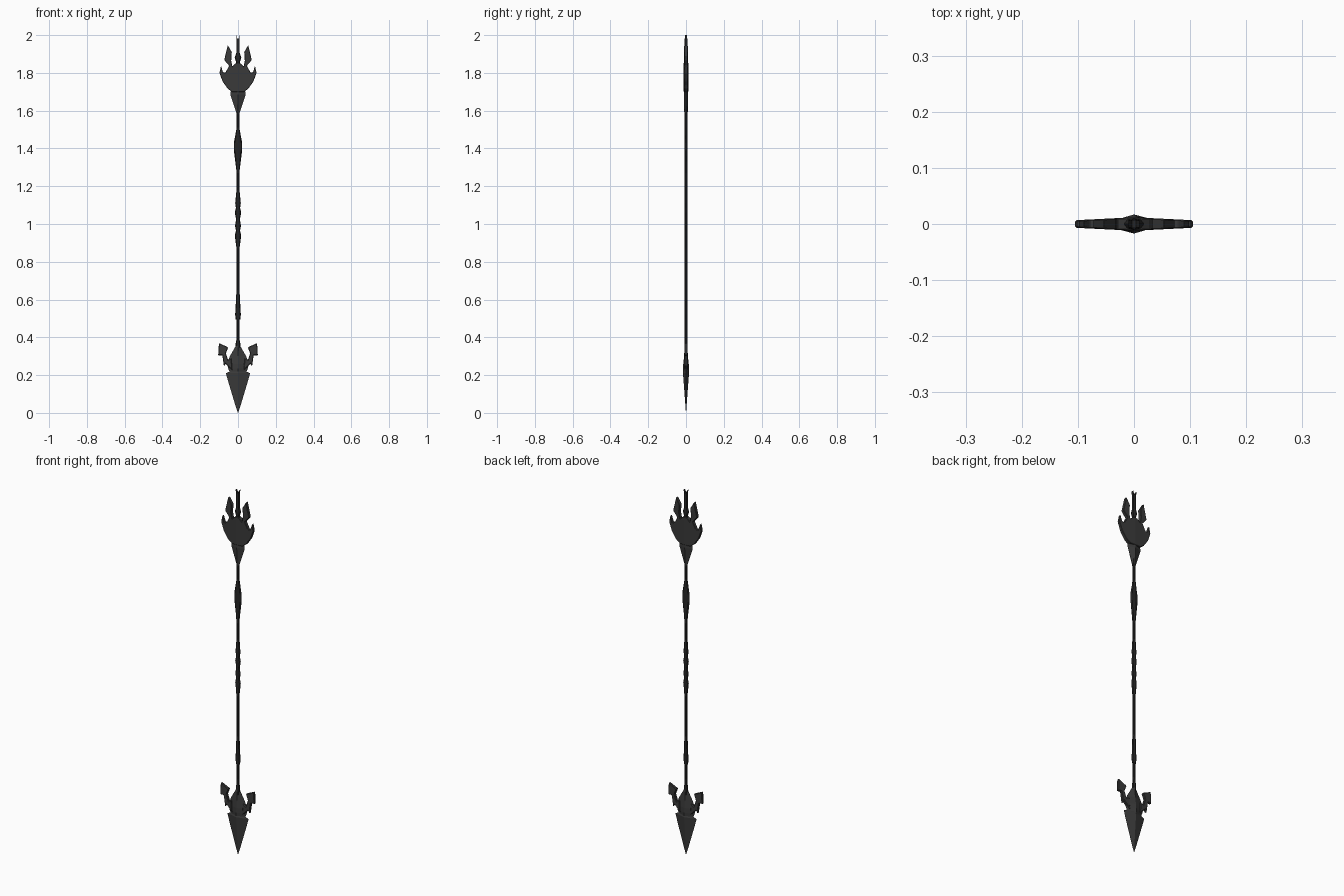
import bpy, bmesh, math

if "Cube" in bpy.data.objects:
    bpy.data.objects.remove(bpy.data.objects["Cube"])


def material(name, v):
    m = bpy.data.materials.new(name)
    m.diffuse_color = (v, v, v, 1)
    m.use_nodes = True
    m.node_tree.nodes["Principled BSDF"].inputs["Base Color"].default_value = m.diffuse_color
    return m


STEEL = material("dark steel", 0.042)
IRON = material("black iron", 0.018)


def finish(bm, name, mat):
    bmesh.ops.recalc_face_normals(bm, faces=bm.faces)
    me = bpy.data.meshes.new(name)
    bm.to_mesh(me)
    bm.free()
    me.materials.append(mat)
    ob = bpy.data.objects.new(name, me)
    bpy.context.collection.objects.link(ob)
    return ob


def loft(name, rings, mat, n=8, turn=0.0):
    """Flattened faceted rod; rings are (z, half width x, half depth y)."""
    bm = bmesh.new()
    loops = []
    for z, hx, hy in rings:
        loops.append([bm.verts.new((hx * math.cos(math.tau * i / n + turn),
                                    hy * math.sin(math.tau * i / n + turn), z))
                      for i in range(n)])
    for a, b in zip(loops, loops[1:]):
        for i in range(n):
            j = (i + 1) % n
            bm.faces.new((a[i], a[j], b[j], b[i]))
    bm.faces.new(loops[0][::-1])
    bm.faces.new(loops[-1])
    return finish(bm, name, mat)


def plate(name, half, mat, d_mid, d_edge, width, chamfer=0.0):
    """Half outline (x, z), mirrored; thickness falls linearly away from the middle."""
    bm = bmesh.new()
    for s in (-1, 1):
        front, back = [], []
        for x, z in half:
            d = d_mid + (d_edge - d_mid) * x / width
            front.append(bm.verts.new((s * x, -d, z)))
            back.append(bm.verts.new((s * x, d, z)))
        bm.faces.new(front)
        bm.faces.new(back[::-1])
        n = len(half)
        for i in range(n):
            j = (i + 1) % n
            if half[i][0] == 0 and half[j][0] == 0:
                continue  # open on the centre line
            bm.faces.new((front[i], front[j], back[j], back[i]))
    bmesh.ops.remove_doubles(bm, verts=bm.verts, dist=1e-5)
    ob = finish(bm, name, mat)
    if chamfer:
        b = ob.modifiers.new("chamfer", 'BEVEL')
        b.width = chamfer
        b.segments = 1
        b.limit_method = 'ANGLE'
        b.angle_limit = math.radians(40)
    return ob


# Shaft and its flat ornaments
loft("shaft", [(0.30, .007, .007), (1.95, .007, .007)], IRON)
D = .0075
loft("upper_grip", [(1.27, .007, D), (1.39, .022, D), (1.43, .022, D),
                    (1.51, .007, D)], IRON)
loft("beaded_grip", [(0.87, .008, D), (0.94, .017, D), (0.965, .011, D),
                     (0.99, .016, D), (1.025, .010, D), (1.06, .017, D),
                     (1.085, .011, D), (1.11, .015, D), (1.18, .008, D)], IRON)
loft("lower_grip", [(0.495, .012, D), (0.52, .015, D), (0.65, .008, D)], IRON)
loft("blade_collar", [(0.345, .012, D), (0.37, .012, D), (0.385, .009, D),
                      (0.415, .008, D)], IRON)

# Lower spear blade with notched edges and a central ridge
loft("spear_blade", [(0.0, .0005, .0005), (0.05, .017, .004), (0.17, .053, .013),
                     (0.21, .064, .016), (0.218, .045, .017), (0.235, .052, .017),
                     (0.26, .058, .0145), (0.30, .043, .010), (0.365, .006, .007)],
     STEEL, n=4)

# Hooked barbs beside the blade
plate("barbs", [(.030, .225), (.066, .26), (.074, .245), (.083, .305), (.105, .305),
                (.101, .37), (.052, .347), (.064, .315), (.052, .28), (.035, .29)],
      STEEL, .010, .007, .105, .003)

# Upper head: tapered socket, flame-like crown with prongs
loft("head_socket", [(1.58, .006, .009), (1.685, .041, .011), (1.715, .036, .011)],
     STEEL, n=4)
plate("crown", [(0, 1.70), (.032, 1.70), (.055, 1.717), (.082, 1.755), (.098, 1.80),
                (.090, 1.837), (.079, 1.803), (.066, 1.802), (.047, 1.838),
                (.073, 1.868), (.054, 1.947), (.033, 1.91), (.036, 1.865),
                (.030, 1.835), (.014, 1.85), (0, 1.855)],
      STEEL, .012, .007, .10, .002)
loft("prong_bead", [(1.845, .012, .010), (1.86, .011, .010), (1.88, .018, .011),
                    (1.905, .009, .009)], IRON)

# Forked centre tip
plate("centre_tip", [(0, 1.90), (.008, 1.90), (.008, 1.97), (.010, 2.0),
                     (.004, 1.983), (0, 1.983)], IRON, .007, .006, .01)
